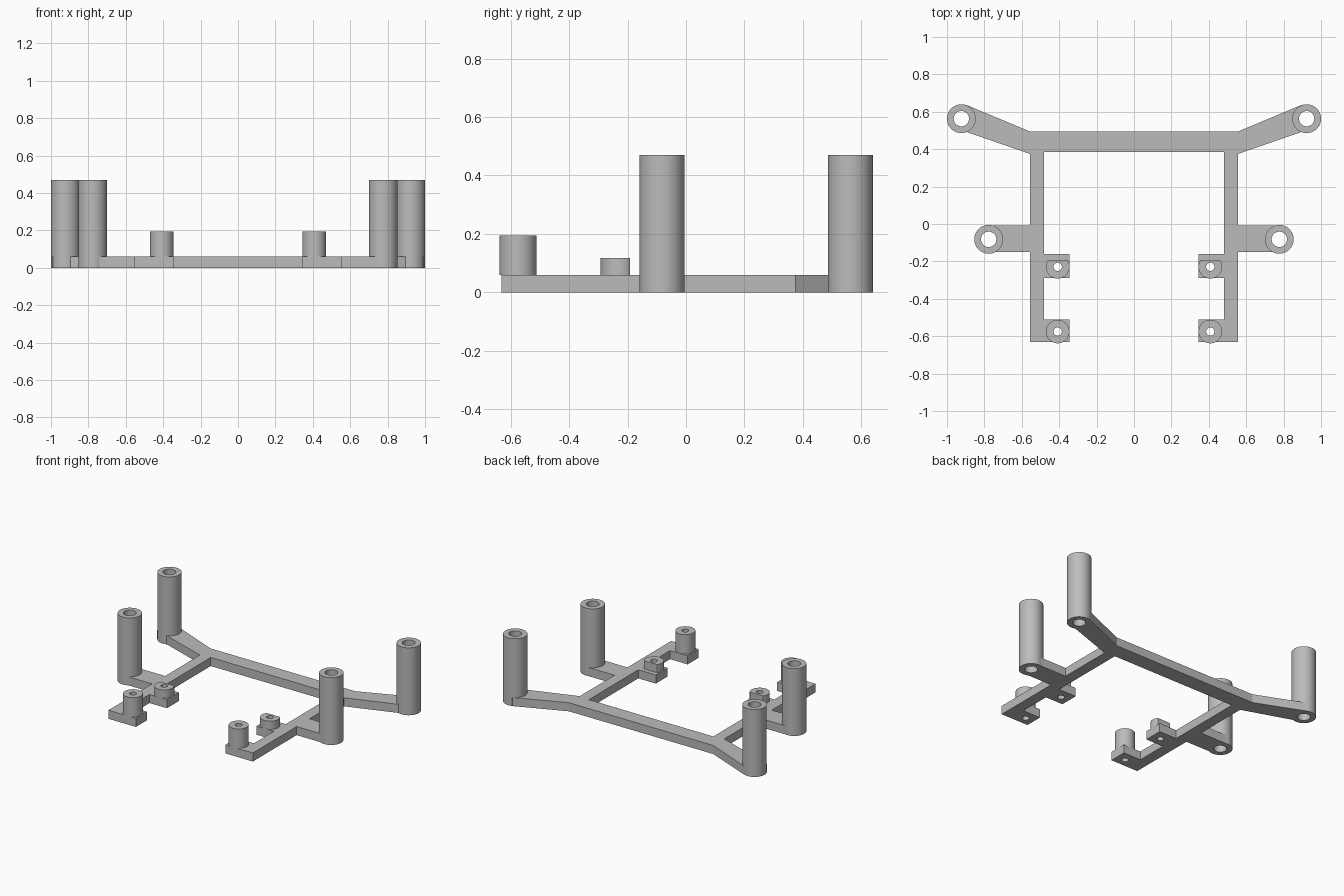
import bpy, bmesh
from math import sin, cos, tau, radians

cube = bpy.data.objects.get("Cube")
if cube:
    bpy.data.objects.remove(cube)

SEGMENTS = 48
PLATE = 0.06       # frame thickness
TALL = 0.47        # top of the tall posts
POST_R, POST_HOLE = 0.077, 0.041
BOSS_R, BOSS_HOLE = 0.063, 0.022

grey = bpy.data.materials.new("plain grey")
grey.use_nodes = True
grey.diffuse_color = (0.5, 0.5, 0.5, 1)
grey.node_tree.nodes["Principled BSDF"].inputs["Base Color"].default_value = grey.diffuse_color


def finish(name, bm):
    bmesh.ops.recalc_face_normals(bm, faces=bm.faces)
    mesh = bpy.data.meshes.new(name)
    bm.to_mesh(mesh)
    bm.free()
    mesh.materials.append(grey)
    obj = bpy.data.objects.new(name, mesh)
    bpy.context.collection.objects.link(obj)
    return obj


def activate(obj):
    bpy.ops.object.select_all(action='DESELECT')
    obj.select_set(True)
    bpy.context.view_layer.objects.active = obj


def circle(bm, x, y, r, z, flat=1.0):
    """Ring of vertices, trimmed flat at a distance behind its centre."""
    angles = [tau * i / SEGMENTS for i in range(SEGMENTS)]
    return [bm.verts.new((x + r * cos(a), y + min(r * sin(a), flat), z)) for a in angles]


def bridge(bm, a, b):
    for i in range(SEGMENTS):
        j = (i + 1) % SEGMENTS
        bm.faces.new((a[i], a[j], b[j], b[i]))


def tube(name, x, y, r, hole, z0, z1, flat=1.0):
    bm = bmesh.new()
    rings = [circle(bm, x, y, r, z0, flat), circle(bm, x, y, r, z1, flat),
             circle(bm, x, y, hole, z1), circle(bm, x, y, hole, z0)]
    for k in range(4):
        bridge(bm, rings[k], rings[(k + 1) % 4])
    obj = finish(name, bm)
    activate(obj)
    bpy.ops.object.shade_smooth_by_angle(angle=radians(30))


def plug(bm, x, y, r):
    low, high = circle(bm, x, y, r, -0.1), circle(bm, x, y, r, PLATE + 0.1)
    bridge(bm, low, high)
    bm.faces.new(low)
    bm.faces.new(high)


# Frame: half outline from the crossbar's inner middle round to its outer middle
half = [(0.48, 0.385), (0.48, -0.16), (0.345, -0.16), (0.345, -0.29),
        (0.48, -0.29), (0.48, -0.51), (0.345, -0.51), (0.345, -0.632),
        (0.557, -0.632), (0.557, -0.15), (0.777, -0.15), (0.777, -0.007),
        (0.557, -0.007), (0.557, 0.375), (0.991, 0.525), (0.895, 0.636),
        (0.557, 0.495)]
bm = bmesh.new()
outline = half + [(-x, y) for x, y in reversed(half)]
base = bm.faces.new([bm.verts.new((x, y, 0)) for x, y in outline])
top = bmesh.ops.extrude_face_region(bm, geom=[base])["geom"]
bmesh.ops.translate(bm, vec=(0, 0, PLATE),
                    verts=[v for v in top if isinstance(v, bmesh.types.BMVert)])
if not any(len(f.verts) == len(outline) and f.calc_center_median().z == 0 for f in bm.faces):
    bm.faces.new([v for v in base.verts])
frame = finish("frame", bm)

# Posts and bosses, one of each per side
cutter_bm = bmesh.new()
for side, s in (("left", 1), ("right", -1)):
    for place, x, y in (("rear", 0.923, 0.563), ("side", 0.777, -0.082)):
        tube(f"{place}_post_{side}", s * x, y, POST_R, POST_HOLE, 0, TALL)
        plug(cutter_bm, s * x, y, POST_R - 0.002)
    for place, y, height, flat in (("front", -0.575, 0.195, 1.0), ("middle", -0.229, 0.117, 0.037)):
        tube(f"{place}_boss_{side}", s * 0.408, y, BOSS_R, BOSS_HOLE, PLATE, height, flat)
        plug(cutter_bm, s * 0.408, y, BOSS_HOLE)

# Drill the frame for the posts and screw holes
cutter = finish("hole_cutter", cutter_bm)
cutter.hide_render = True
drill = frame.modifiers.new("drill", 'BOOLEAN')
drill.operation = 'DIFFERENCE'
drill.solver = 'EXACT'
drill.object = cutter
activate(frame)
bpy.ops.object.modifier_apply(modifier=drill.name)
bpy.data.objects.remove(cutter)
